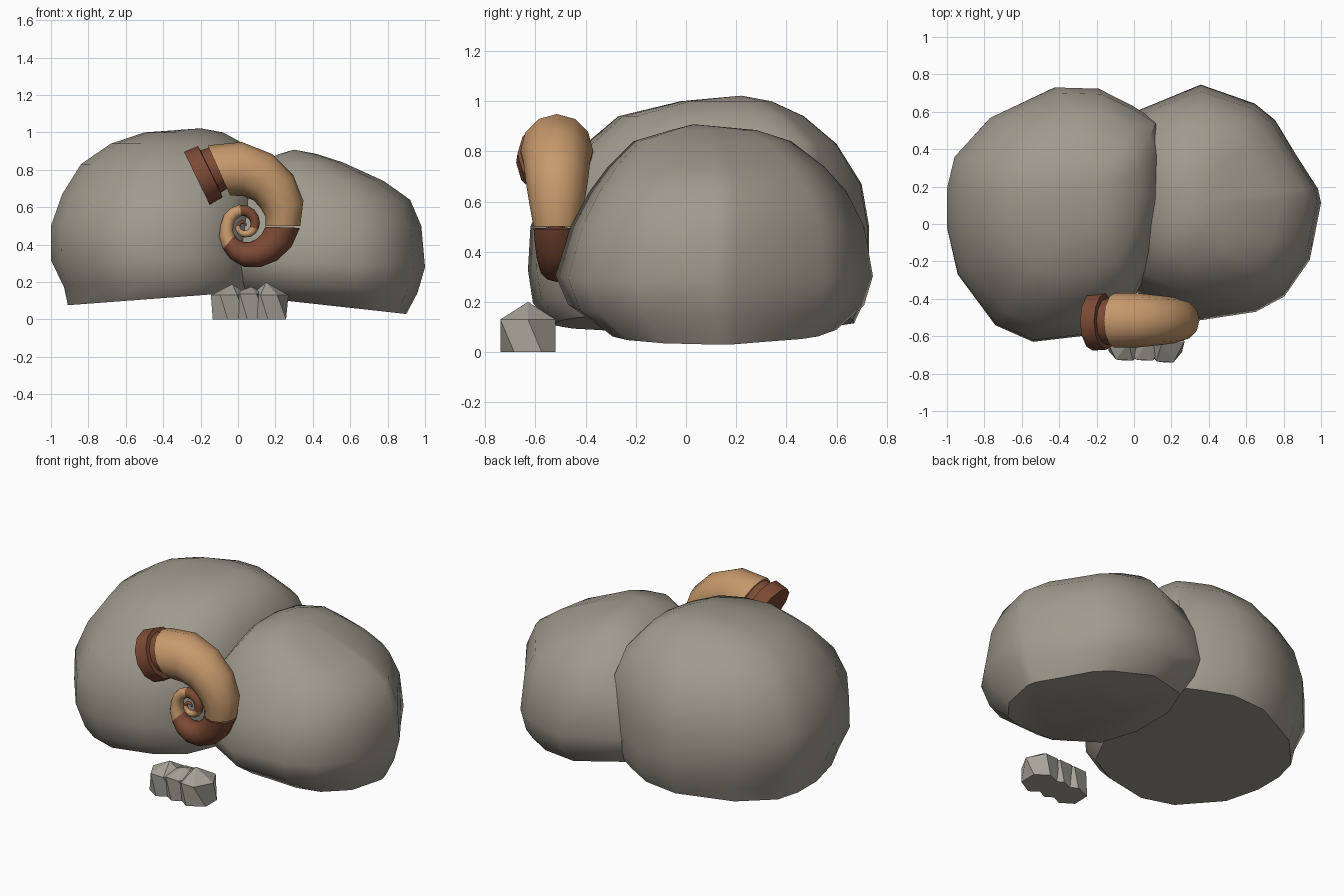
import bpy, bmesh, math
from mathutils import Vector

if "Cube" in bpy.data.objects:
    bpy.data.objects.remove(bpy.data.objects["Cube"])


def material(name, rgb):
    m = bpy.data.materials.new(name)
    m.diffuse_color = (*rgb, 1)
    m.use_nodes = True
    m.node_tree.nodes["Principled BSDF"].inputs["Base Color"].default_value = m.diffuse_color
    return m


GREY = material("stone grey", (0.35, 0.325, 0.27))
PALE = material("pale stone grey", (0.38, 0.365, 0.315))
TAN = material("tan horn", (0.57, 0.32, 0.15))
BROWN = material("brown horn", (0.20, 0.068, 0.035))


def loft(name, rings, mat, smooth=None, tip=None):
    """Skin a stack of equal-sized rings, capped, with an optional top point."""
    bm = bmesh.new()
    rows = [[bm.verts.new(p) for p in ring] for ring in rings]
    n = len(rows[0])
    for a, b in zip(rows, rows[1:]):
        for i in range(n):
            bm.faces.new((a[i], a[(i + 1) % n], b[(i + 1) % n], b[i]))
    bm.faces.new(rows[0][::-1])
    if tip:
        t = bm.verts.new(tip)
        for i in range(n):
            bm.faces.new((rows[-1][i], rows[-1][(i + 1) % n], t))
    else:
        bm.faces.new(rows[-1])
    bmesh.ops.recalc_face_normals(bm, faces=bm.faces)
    me = bpy.data.meshes.new(name)
    bm.to_mesh(me)
    bm.free()
    me.materials.append(mat)
    ob = bpy.data.objects.new(name, me)
    bpy.context.collection.objects.link(ob)
    if smooth:
        bpy.ops.object.select_all(action='DESELECT')
        ob.select_set(True)
        bpy.context.view_layer.objects.active = ob
        bpy.ops.object.shade_smooth_by_angle(angle=math.radians(smooth))
    return ob


def boulder(name, outline, levels, tilt, top):
    """Levels are z, x range, y range; the underside slopes along x."""
    rings = []
    for i, (z, x0, x1, y0, y1) in enumerate(levels):
        w = tilt * max(0, 1 - i / 3)
        cx, cy, hx, hy = (x0 + x1) / 2, (y0 + y1) / 2, (x1 - x0) / 2, (y1 - y0) / 2
        rings.append([(cx + u * hx, cy + v * hy, z + w * u * hx) for u, v in outline])
    return loft(name, rings, GREY, 42, top)


# Two large boulders
boulder("left_boulder",
        [(1, .1), (.98, .5), (.92, .74), (.72, .85), (.4, .99), (0, 1), (-.6, .76),
         (-.93, .45), (-1, .2), (-1, -.1), (-.9, -.47), (-.55, -.87), (-.2, -1),
         (.3, -.95), (.65, -.8), (.88, -.4)],
        [(.115, -.91, .12, -.53, .67), (.2, -.93, .14, -.61, .71),
         (.33, -1, .15, -.63, .73), (.5, -1, .16, -.62, .73),
         (.67, -.94, .16, -.55, .70), (.83, -.84, .12, -.40, .60),
         (.94, -.68, .03, -.27, .47), (1.0, -.5, -.08, -.02, .34)],
        .075, (-.2, .22, 1.022))
boulder("right_boulder",
        [(1, 0), (.97, .12), (.76, .4), (.55, .7), (.35, .84), (-.18, 1), (-.8, .78),
         (-1, .3), (-1, -.3), (-.82, -.75), (-.25, -1), (.36, -.92), (.64, -.79),
         (.89, -.48)],
        [(.08, -.02, .9, -.33, .6), (.18, -.06, .96, -.47, .71),
         (.30, -.09, 1, -.52, .745), (.5, -.08, .98, -.46, .71),
         (.64, -.05, .92, -.385, .64), (.74, .03, .78, -.31, .55),
         (.84, .12, .56, -.21, .42), (.885, .22, .42, -.06, .28)],
        -.11, (.3, .03, .908))

# Spiral horn: angle in degrees, distance from the coil centre, tube radius
SPIRAL = [(119, .33, .147), (92, .305, .145), (68, .28, .133), (45, .255, .124),
          (8, .225, .1), (0, .21, .093), (-45, .178, .08), (-90, .152, .066),
          (-135, .115, .046), (-180, .088, .035), (-270, .085, .03),
          (-360, .06, .025), (-450, .042, .018), (-540, .03, .012), (-720, .01, .004)]
COIL = Vector((.03, -.515, .5))


def spiral_at(deg):
    for (a0, d0, r0), (a1, d1, r1) in zip(SPIRAL, SPIRAL[1:]):
        if a1 <= deg <= a0:
            t = (a0 - deg) / (a0 - a1)
            return d0 + (d1 - d0) * t, r0 + (r1 - r0) * t


def tube_ring(deg, sides=12):
    d, r = spiral_at(deg)
    a = math.radians(deg)
    out = Vector((math.cos(a), 0, math.sin(a)))
    ring = []
    for i in range(sides):
        b = 2 * math.pi * i / sides
        ring.append(COIL + out * (d + r * math.cos(b)) + Vector((0, r * math.sin(b), 0)))
    return ring


bands = [(114, 0, TAN), (-2, -134, BROWN), (-132, -260, TAN),
         (-258, -372, BROWN), (-370, -540, TAN), (-538, -720, BROWN)]
for k, (a0, a1, mat) in enumerate(bands):
    steps = max(3, round((a0 - a1) / 24))
    loft(f"horn_band_{k + 1}",
         [tube_ring(a0 + (a1 - a0) * i / steps) for i in range(steps + 1)], mat, 50)

# Collar round the mouth of the horn
axis = Vector((.9, 0, .436)).normalized()
side = Vector((-axis.z, 0, axis.x))
mouth = Vector((-.22, -.52, .755))


def collar_ring(offset, r):
    return [mouth + axis * offset + side * (r * math.cos(math.pi * i / 6))
            + Vector((0, r * math.sin(math.pi * i / 6), 0)) for i in range(12)]


loft("horn_collar", [collar_ring(0, .157), collar_ring(.08, .152),
                     collar_ring(.082, .125), collar_ring(.13, .12)], BROWN, 40)


# Small faceted stones in front, pointed at both ends and widest at the shoulder
def small_stone(name, cx, half, shoulder, peak, peak_x, depth):
    base = [(.87, .5), (.1, 1), (-.87, .6), (-.9, -.5), (-.1, -1), (.87, -.5)]
    rim = [(1, 0), (.4, 1), (-.5, .95), (-1, 0), (-.5, -.95), (.4, -1)]
    # the rim is turned half a side so its points fall between the base points
    rim = rim[1:] + rim[:1]
    base = base[1:] + base[:1]
    rings = [[(cx + u * half, -.63 + v * depth, z) for u, v in shape]
             for z, shape in ((0, base), (shoulder, rim))]
    loft(name, rings, PALE, tip=(peak_x, -.63, peak))


small_stone("small_stone_left", -.045, .1, .13, .19, -.03, .1)
small_stone("small_stone_middle", .06, .1, .135, .175, .07, .1)
small_stone("small_stone_right", .17, .1, .13, .2, .15, .11)
